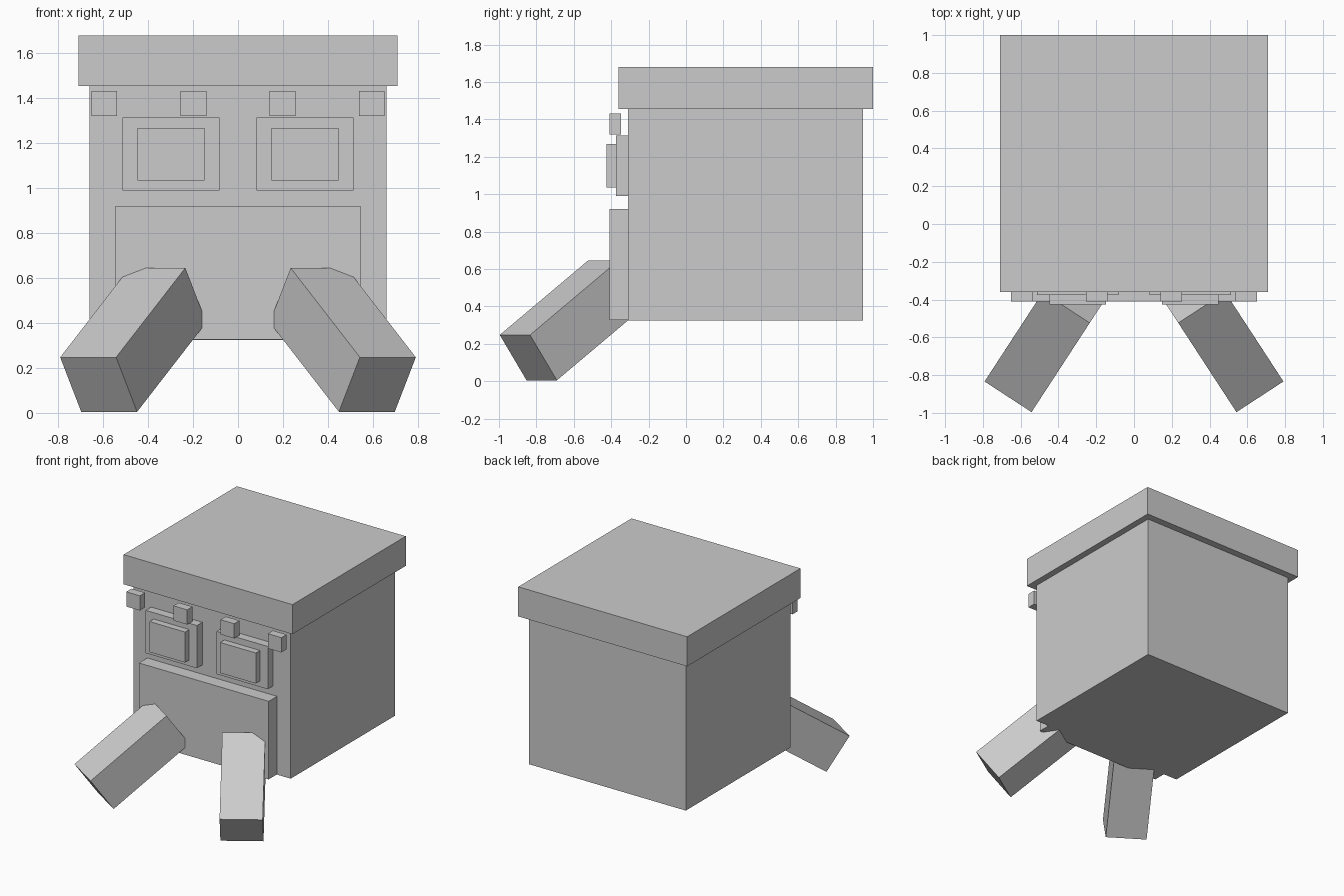
import bpy
from mathutils import Matrix, Vector

default = bpy.data.objects.get("Cube")
if default:
    bpy.data.objects.remove(default, do_unlink=True)

grey = bpy.data.materials.new("plain grey")
grey.use_nodes = True
colour = (0.6, 0.6, 0.6, 1)
grey.diffuse_color = colour
grey.node_tree.nodes["Principled BSDF"].inputs["Base Color"].default_value = colour


def place_cube(name, matrix):
    bpy.ops.mesh.primitive_cube_add(size=1)
    obj = bpy.context.object
    obj.name = name
    obj.data.transform(matrix)
    obj.data.materials.append(grey)
    return obj


def box(name, low, high):
    low, high = Vector(low), Vector(high)
    return place_cube(name, Matrix.LocRotScale((low + high) / 2, None, high - low))


def box_pair(name, low, high):
    box("left_" + name, low, high)
    box("right_" + name, (-high[0], low[1], low[2]), (-low[0], high[1], high[2]))


# Body, overhanging lid and muzzle
box("body", (-0.66, -0.31, 0.325), (0.66, 0.945, 1.455))
box("lid", (-0.71, -0.36, 1.455), (0.71, 1.0, 1.68))
box("muzzle", (-0.545, -0.41, 0.327), (0.545, -0.30, 0.92))

# Eyes and the small blocks above them
box_pair("eye", (0.083, -0.375, 0.99), (0.513, -0.30, 1.315))
box_pair("pupil", (0.148, -0.425, 1.035), (0.447, -0.37, 1.267))
box_pair("inner_brow_block", (0.14, -0.41, 1.32), (0.255, -0.347, 1.432))
box_pair("outer_brow_block", (0.538, -0.41, 1.32), (0.652, -0.347, 1.432))

# Splayed square legs reaching forward and down
across = Vector((0.25, 0.163, 0)).normalized()
along = Vector((-0.31, 0.475, 0.40)).normalized()
up = along.cross(across)
turn = Matrix((across, along, up)).transposed().to_quaternion()
for name, side in (("left_leg", 1), ("right_leg", -1)):
    leg = place_cube(name, Matrix.LocRotScale((0.466, -0.607, 0.325), turn, (0.297, 0.69, 0.297)))
    if side < 0:
        leg.data.transform(Matrix.Scale(-1, 4, (1, 0, 0)))
        leg.data.flip_normals()
